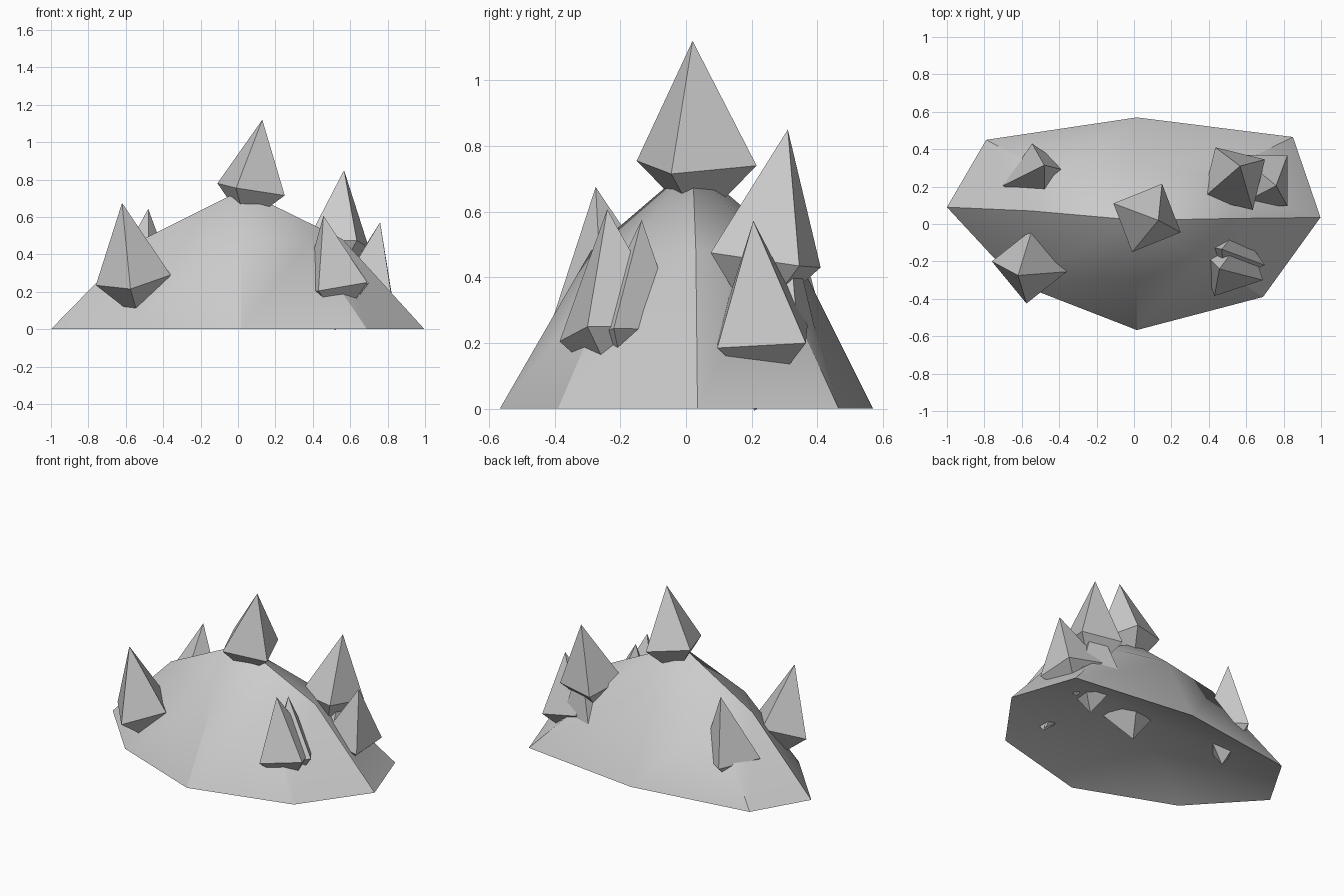
import bpy, bmesh
from math import radians
from mathutils import Vector

if "Cube" in bpy.data.objects:
    bpy.data.objects.remove(bpy.data.objects["Cube"])


def make_object(name, verts, faces):
    bm = bmesh.new()
    vs = [bm.verts.new(v) for v in verts]
    for f in faces:
        bm.faces.new([vs[i] for i in f])
    bmesh.ops.recalc_face_normals(bm, faces=bm.faces)
    mesh = bpy.data.meshes.new(name)
    bm.to_mesh(mesh)
    bm.free()
    obj = bpy.data.objects.new(name, mesh)
    bpy.context.collection.objects.link(obj)
    return obj


def crystal(name, apex, p1, p2, p3, drop=0):
    """Four-sided double pyramid: girdle from three corners, short lower point."""
    apex, p1, p2, p3 = (Vector(p) - Vector((0, 0, drop)) for p in (apex, p1, p2, p3))
    centre = (p1 + p3) / 2
    tip = centre - (apex - centre) * 0.5
    verts = [p1, p2, p3, p1 + p3 - p2, apex, tip]
    faces = []
    for i in range(4):
        j = (i + 1) % 4
        faces += [(i, j, 4), (j, i, 5)]
    return make_object(name, verts, faces)


# Rock mound: eight-sided base, shoulder ring, peak and a hollowed underside
base = [(-1, .09), (-.62, -.32), (.015, -.567), (.69, -.39),
        (.997, .035), (.85, .465), (.015, .57), (-.79, .45)]
shoulder = [(-.55, .07, .46), (-.33, -.157, .46), (.015, -.29, .48), (.37, -.19, .47),
            (.56, .03, .48), (.41, .25, .47), (.015, .33, .48), (-.41, .25, .47)]
verts = [(x, y, 0) for x, y in base] + shoulder + [(.02, .02, .745), (.01, 0, .25)]
faces = []
for i in range(8):
    j = (i + 1) % 8
    faces += [(i, j, 8 + j, 8 + i), (8 + i, 8 + j, 16), (j, i, 17)]
mound = make_object("rock_mound", verts, faces)
bpy.context.view_layer.objects.active = mound
mound.select_set(True)
bpy.ops.object.shade_smooth_by_angle(angle=radians(30))
mound.select_set(False)

# Crystals: apex, then three consecutive girdle corners
peak = ((.13, .02, 1.12), (-.11, .11, .78), (-.01, -.15, .755), (.25, -.045, .715))
tall = ((.567, .31, .85), (.435, .41, .43), (.70, .345, .435), (.635, .075, .475))
crystal("crystal_peak", *peak)
crystal("crystal_back_right_tall", *tall)
crystal("crystal_front_left", (-.62, -.275, .675),
        (-.76, -.20, .235), (-.575, -.425, .215), (-.36, -.255, .29))
crystal("crystal_back_left", (-.48, .315, .643),
        (-.32, .275, .21), (-.545, .43, .215), (-.70, .205, .245))
crystal("crystal_back_right_low", (.76, .205, .572),
        (.56, .10, .24), (.82, .095, .185), (.82, .365, .20))
crystal("crystal_front_right_outer", (.457, -.24, .607),
        (.43, -.385, .205), (.69, -.30, .25), (.605, -.04, .25))
crystal("crystal_front_right_inner", (.47, -.135, .575),
        (.48, -.31, .21), (.70, -.22, .245), (.56, -.02, .24))

# Buried crystals whose points show on the underside
crystal("crystal_root_centre", *peak, drop=.5)
crystal("crystal_root_back_right", *tall, drop=.26)
